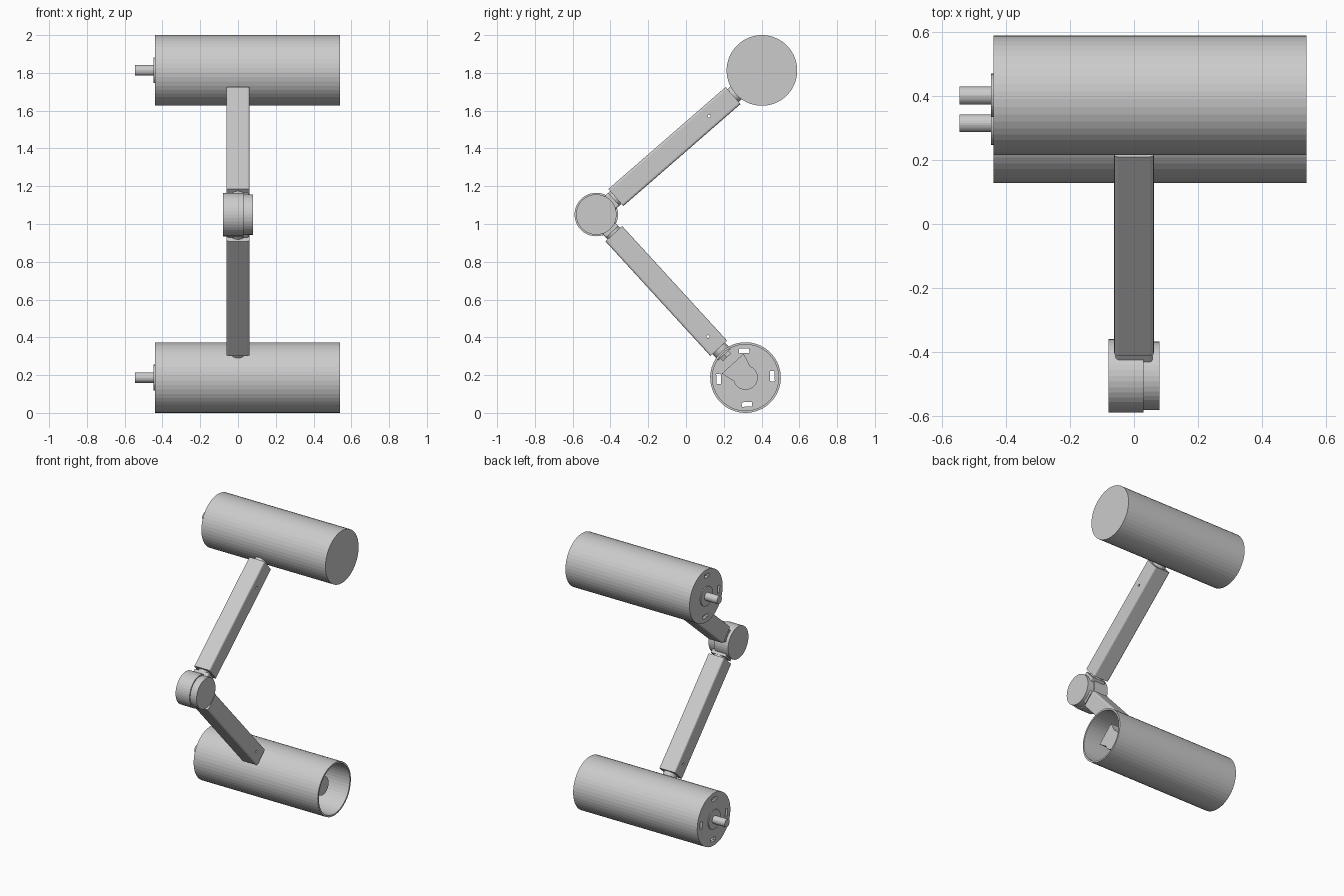
import bpy, bmesh
from math import pi, cos, sin
from mathutils import Matrix, Vector

if "Cube" in bpy.data.objects:
    bpy.data.objects.remove(bpy.data.objects["Cube"])

HINGE = Vector((0, -0.475, 1.05))
UPPER = Vector((0, 0.402, 1.813))
LOWER = Vector((0, 0.315, 0.187))
X = Vector((1, 0, 0))


def prism(name, pts, lo, hi, mat=None, bevel=0):
    """Extrude a closed 2D profile along local z from lo to hi."""
    bm = bmesh.new()
    f = bm.faces.new([bm.verts.new((a, b, lo)) for a, b in pts])
    r = bmesh.ops.extrude_face_region(bm, geom=[f])
    bmesh.ops.translate(bm, verts=[v for v in r['geom'] if isinstance(v, bmesh.types.BMVert)],
                        vec=(0, 0, hi - lo))
    if bevel:
        edges = [e for e in bm.edges if abs(e.verts[0].co.z - e.verts[1].co.z) > 1e-5]
        bmesh.ops.bevel(bm, geom=edges, offset=bevel, segments=3, profile=0.5, affect='EDGES')
    if mat:
        bm.transform(mat)
    bmesh.ops.recalc_face_normals(bm, faces=bm.faces)
    me = bpy.data.meshes.new(name)
    bm.to_mesh(me)
    bm.free()
    ob = bpy.data.objects.new(name, me)
    bpy.context.collection.objects.link(ob)
    return ob


def circle(r, n=32, c=(0, 0)):
    return [(c[0] + r * cos(2 * pi * i / n), c[1] + r * sin(2 * pi * i / n)) for i in range(n)]


def rect(w, h):
    return [(-w, -h), (w, -h), (w, h), (-w, h)]


def frame(origin, z, x):
    """Matrix with local z and x along the given directions."""
    y = z.cross(x)
    m = Matrix((x, y, z)).transposed().to_4x4()
    m.translation = origin
    return m


def cut(ob, cutters):
    bpy.context.view_layer.objects.active = ob
    for c in cutters:
        c.hide_render = True
        mod = ob.modifiers.new('cut', 'BOOLEAN')
        mod.operation, mod.solver, mod.object = 'DIFFERENCE', 'EXACT', c
        bpy.ops.object.modifier_apply(modifier=mod.name)
    for c in cutters:
        bpy.data.objects.remove(c)


def build_side(name, centre, main_holes, side_holes):
    d = centre - HINGE
    dist = d.length
    u = d.normalized()
    n = u.cross(X)
    arm_m = frame(HINGE, u, X)
    ax = frame(centre, X, -u)       # local z = world x, local x points to the hinge

    # square arm with pin holes
    arm = prism(name + '_arm', rect(0.062, 0.06), 0.137, 0.96, arm_m, 0.012)
    pins = [prism('pin', circle(0.008, 12), -0.1, 0.1, frame(HINGE + u * t, n, X)) for t in main_holes]
    pins += [prism('pin', circle(0.008, 12), -0.1, 0.1, frame(HINGE + u * t, X, u)) for t in side_holes]
    cut(arm, pins)

    # fittings at both arm ends
    prism(name + '_hinge_lug', rect(0.058, 0.045), 0.085, 0.124, arm_m, 0.01)
    prism(name + '_hinge_neck', circle(0.045), 0.11, 0.15, arm_m)
    prism(name + '_tube_neck', circle(0.045), 0.95, dist - 0.165, arm_m)
    prism(name + '_neck_nut', circle(0.035, 6), dist - 0.17, dist - 0.145, arm_m)

    # open tube
    tube = prism(name + '_tube', circle(0.187, 48), -0.44, 0.54, ax)
    tools = [prism('bore', circle(0.175, 48), -0.42, 0.6, ax)]
    for x in (-0.42, 0.0):
        tools.append(prism('pin', circle(0.009, 12), -0.3, 0.3, frame(centre + X * x, n, X)))
    # slots in the closed end
    for k in range(4):
        m = frame(centre, X, Vector((0, 1, 0))) @ Matrix.Rotation(k * pi / 2 + 0.05, 4, 'Z')
        m = m @ Matrix.Translation((0.142, 0, 0))
        tools.append(prism('slot', rect(0.012, 0.027), -0.5, -0.415, m))
    cut(tube, tools)

    # inner core, end boss and shaft
    arc = [(0.065 * cos(a), 0.065 * sin(a)) for a in [pi * (0.36 + 1.28 * i / 20) for i in range(21)]]
    prism(name + '_inner_core', [(0.1, 0.078)] + arc + [(0.1, -0.078)], -0.42, 0.45, ax)
    prism(name + '_end_boss', circle(0.068), -0.447, -0.43, ax)
    prism(name + '_shaft', circle(0.028, 24), -0.545, -0.44, ax)


build_side('upper', UPPER, (0.29, 0.884), (0.2, 0.793))
build_side('lower', LOWER, (0.217, 0.808), (0.28, 0.876))

# two-part hinge knuckle with a bore and a ring of small holes
hm = frame(HINGE, X, Vector((0, 1, 0)))
for name, r, lo, hi, face in (('hinge_body', 0.115, -0.08, 0.03, -0.08),
                              ('hinge_cap', 0.107, 0.03, 0.08, 0.08)):
    part = prism(name, circle(r, 40), lo, hi, hm)
    tools = [prism('bore', circle(0.045), -0.2, 0.2, hm)]
    for k in range(10):
        a = 2 * pi * k / 10
        c = (0.075 * cos(a), 0.075 * sin(a))
        tools.append(prism('screw', circle(0.006, 8, c), face - 0.01, face + 0.01, hm))
    cut(part, tools)
